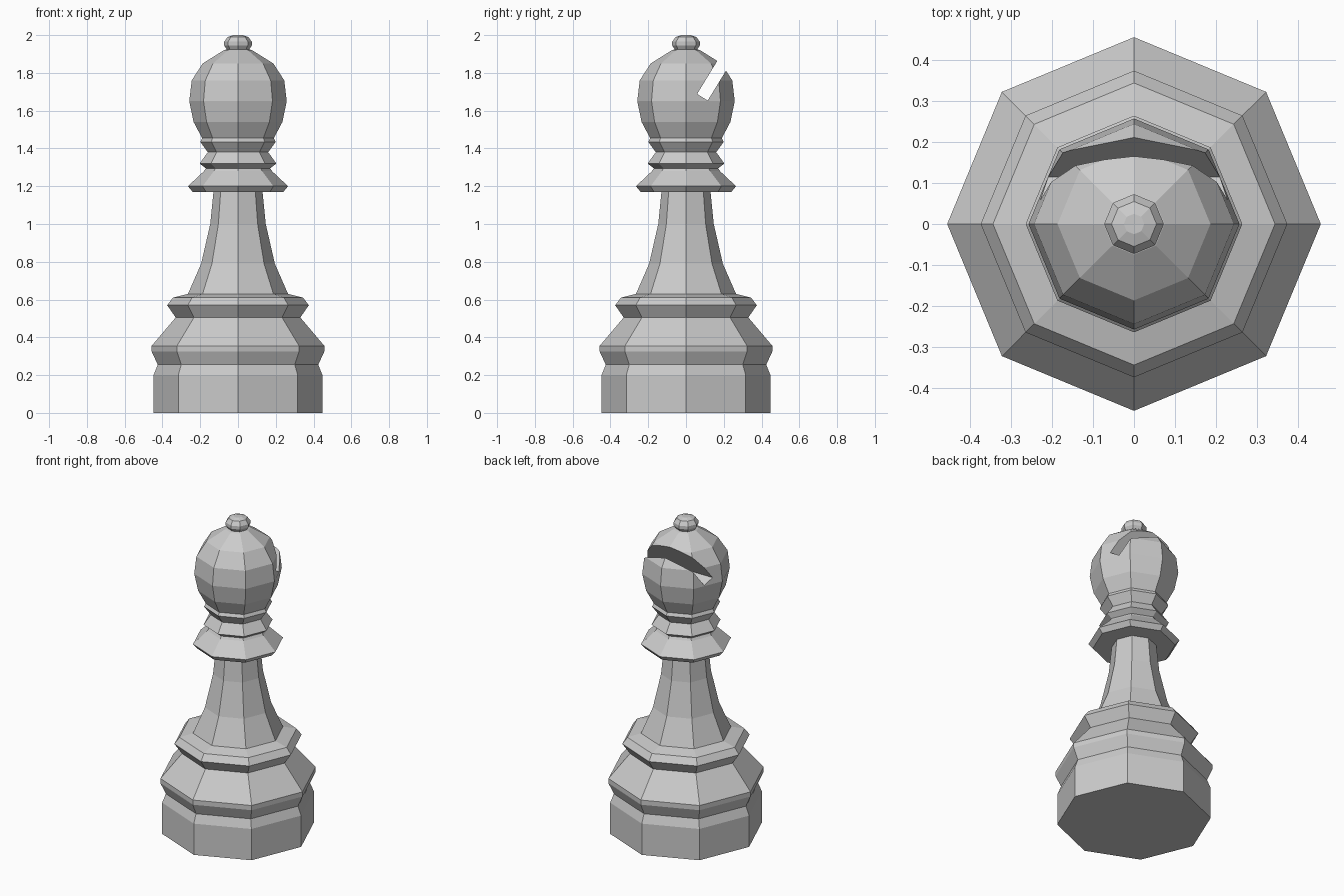
import bpy, bmesh
from math import sin, cos, pi, radians

if "Cube" in bpy.data.objects:
    bpy.data.objects.remove(bpy.data.objects["Cube"])

SIDES = 8


def lathe(name, profile):
    """Closed eight-sided turned solid from (radius, height) pairs."""
    bm = bmesh.new()
    rings = [[bm.verts.new((r * cos(2 * pi * i / SIDES), r * sin(2 * pi * i / SIDES), z))
              for i in range(SIDES)] for r, z in profile]
    for a, b in zip(rings, rings[1:]):
        for i in range(SIDES):
            j = (i + 1) % SIDES
            bm.faces.new((a[i], a[j], b[j], b[i]))
    bm.faces.new(rings[0][::-1])
    bm.faces.new(rings[-1])
    bmesh.ops.recalc_face_normals(bm, faces=bm.faces)
    mesh = bpy.data.meshes.new(name)
    bm.to_mesh(mesh)
    bm.free()
    obj = bpy.data.objects.new(name, mesh)
    bpy.context.collection.objects.link(obj)
    return obj


# One continuous turned body
body = lathe("turned_body", [
    # foot
    (0.447, 0), (0.447, 0.20), (0.425, 0.255), (0.457, 0.325), (0.457, 0.355),
    (0.33, 0.505), (0.375, 0.57), (0.345, 0.61), (0.265, 0.63),
    # stem
    (0.195, 0.79), (0.147, 1.0), (0.13, 1.17),
    # collars
    (0.24, 1.17), (0.265, 1.20), (0.18, 1.28), (0.17, 1.295), (0.203, 1.32),
    (0.16, 1.38), (0.20, 1.435), (0.19, 1.455),
    # head
    (0.235, 1.54), (0.258, 1.65), (0.245, 1.76), (0.187, 1.85), (0.075, 1.92),
    # finial
    (0.06, 1.925), (0.073, 1.945), (0.073, 1.965), (0.055, 1.99), (0.025, 2.0),
])

# Slanted slot in the back of the head
tilt = radians(31.4)
length = 0.4
bpy.ops.mesh.primitive_cube_add(
    size=1,
    location=(0, 0.087 + sin(tilt) * length / 2, 1.671 + cos(tilt) * length / 2),
    rotation=(-tilt, 0, 0))
cutter = bpy.context.object
cutter.name = "slot_cutter"
cutter.scale = (1, 0.066, length)
cutter.hide_render = True

slot = body.modifiers.new("slot", 'BOOLEAN')
slot.operation = 'DIFFERENCE'
slot.solver = 'EXACT'
slot.object = cutter
bpy.context.view_layer.objects.active = body
bpy.ops.object.modifier_apply(modifier=slot.name)
bpy.data.objects.remove(cutter)
